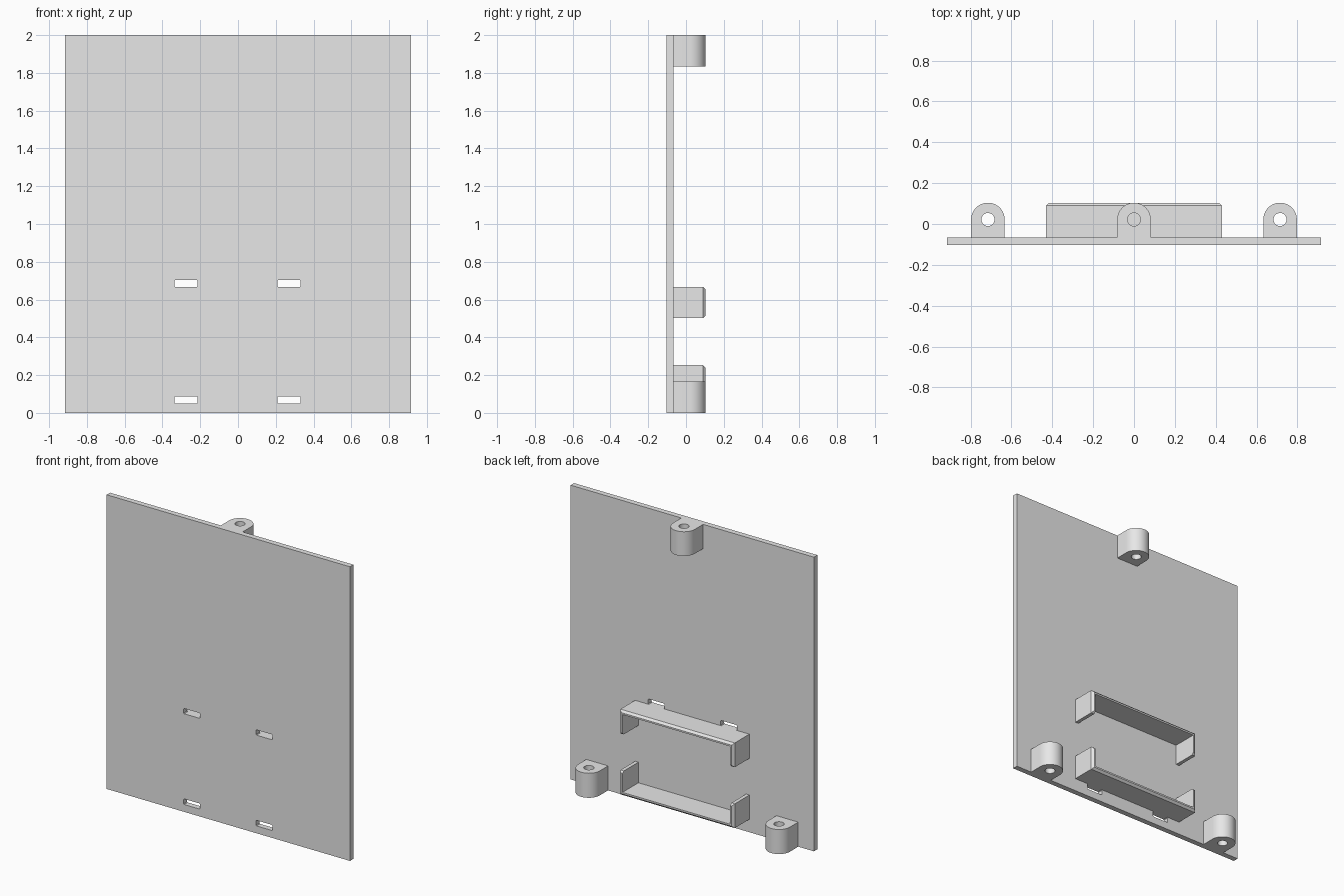
import bpy, bmesh, math

old = bpy.data.objects.get("Cube")
if old:
    bpy.data.objects.remove(old, do_unlink=True)

grey = bpy.data.materials.new("plain_grey")
grey.use_nodes = True
grey.diffuse_color = (0.8, 0.8, 0.8, 1)
grey.node_tree.nodes["Principled BSDF"].inputs["Base Color"].default_value = (0.8, 0.8, 0.8, 1)

FRONT, FACE, BACK = -0.104, -0.067, 0.104   # plate front, plate rear, rearmost reach
HALF_W, HEIGHT = 0.915, 2.0
SINK = 0.01                                 # overlap of parts into the plate


def make_object(name, bm):
    bmesh.ops.recalc_face_normals(bm, faces=bm.faces)
    mesh = bpy.data.meshes.new(name)
    bm.to_mesh(mesh)
    bm.free()
    mesh.materials.append(grey)
    obj = bpy.data.objects.new(name, mesh)
    bpy.context.collection.objects.link(obj)
    return obj


def box(name, lo, hi, pick=None, bevel=0):
    """Box between two corners; edges chosen by pick are chamfered."""
    bm = bmesh.new()
    bmesh.ops.create_cube(bm, size=1)
    for v in bm.verts:
        v.co = [(a + b) / 2 + c * (b - a) for a, b, c in zip(lo, hi, v.co)]
    if pick:
        bmesh.ops.bevel(bm, geom=[e for e in bm.edges if pick(e)], offset=bevel,
                        segments=1, affect='EDGES')
    return make_object(name, bm)


def prism(name, outline, z0, z1):
    """Extrude an x, y outline upward."""
    bm = bmesh.new()
    base = bm.faces.new([bm.verts.new((x, y, z0)) for x, y in outline])
    top = bmesh.ops.extrude_face_region(bm, geom=[base])["geom"]
    for v in top:
        if isinstance(v, bmesh.types.BMVert):
            v.co.z = z1
    return make_object(name, bm)


def combine(obj, tool, operation):
    """Apply a boolean and remove the tool object."""
    tool.hide_render = True
    mod = obj.modifiers.new("combine", 'BOOLEAN')
    mod.operation, mod.solver, mod.object = operation, 'EXACT', tool
    bpy.context.view_layer.update()
    result = bpy.data.meshes.new_from_object(
        obj.evaluated_get(bpy.context.evaluated_depsgraph_get()))
    obj.modifiers.clear()
    obj.data = result
    bpy.data.objects.remove(tool, do_unlink=True)


def arc(cx, cy, r, start, end, n):
    return [(cx + r * math.cos(start + (end - start) * i / n),
             cy + r * math.sin(start + (end - start) * i / n)) for i in range(n + 1)]


# Mounting plate with four strap slots
plate = box("back_plate", (-HALF_W, FRONT, 0), (HALF_W, FACE, HEIGHT))
for z0, z1 in ((0.05, 0.088), (0.667, 0.703)):
    for x in (-0.275, 0.27):
        slot = box("slot_cutter", (x - 0.061, FRONT - 0.05, z0), (x + 0.061, FACE + 0.02, z1),
                   lambda e: abs(e.verts[0].co.y - e.verts[1].co.y) > 0.1, 0.004)
        combine(plate, slot, 'DIFFERENCE')


# Screw lugs: rounded blocks with a vertical hole
def lug(name, x, z0, z1):
    r = 0.082
    cy = BACK - r
    body = prism(name, [(x - r, FACE - SINK), (x + r, FACE - SINK)]
                 + arc(x, cy, r, 0, math.pi, 32), z0, z1)
    hole = prism("hole_cutter", arc(x, cy, 0.032, 0, math.tau, 32)[:-1], z0 - 0.1, z1 + 0.1)
    combine(body, hole, 'DIFFERENCE')
    return body


lugs = [lug("lower_left_lug", 0.715, 0, 0.167),
        lug("lower_right_lug", -0.715, 0, 0.167),
        lug("top_lug", 0, 1.835, HEIGHT)]


# Tray brackets: chamfered blocks hollowed into a wall with two end arms
def bracket(name, z0, z1, opens_up):
    half, wall = 0.43, 0.025
    body = box(name, (-half, FACE - SINK, z0), (half, BACK, z1),
               lambda e: all(v.co.y > BACK - 0.001 for v in e.verts), 0.014)
    lo = z0 + wall if opens_up else z0 - 0.1
    hi = z1 + 0.1 if opens_up else z1 - wall
    cavity = box("cavity_cutter", (-half + wall, FACE - 0.05, lo), (half - wall, BACK + 0.1, hi))
    combine(body, cavity, 'DIFFERENCE')
    return body


bracket("upper_bracket", 0.502, 0.667, False)
bracket("lower_bracket", 0.088, 0.253, True)

# Smooth the round lug walls, keeping crisp edges
bpy.ops.object.select_all(action='DESELECT')
for obj in lugs:
    obj.select_set(True)
bpy.context.view_layer.objects.active = lugs[0]
bpy.ops.object.shade_smooth_by_angle(angle=math.radians(30))
